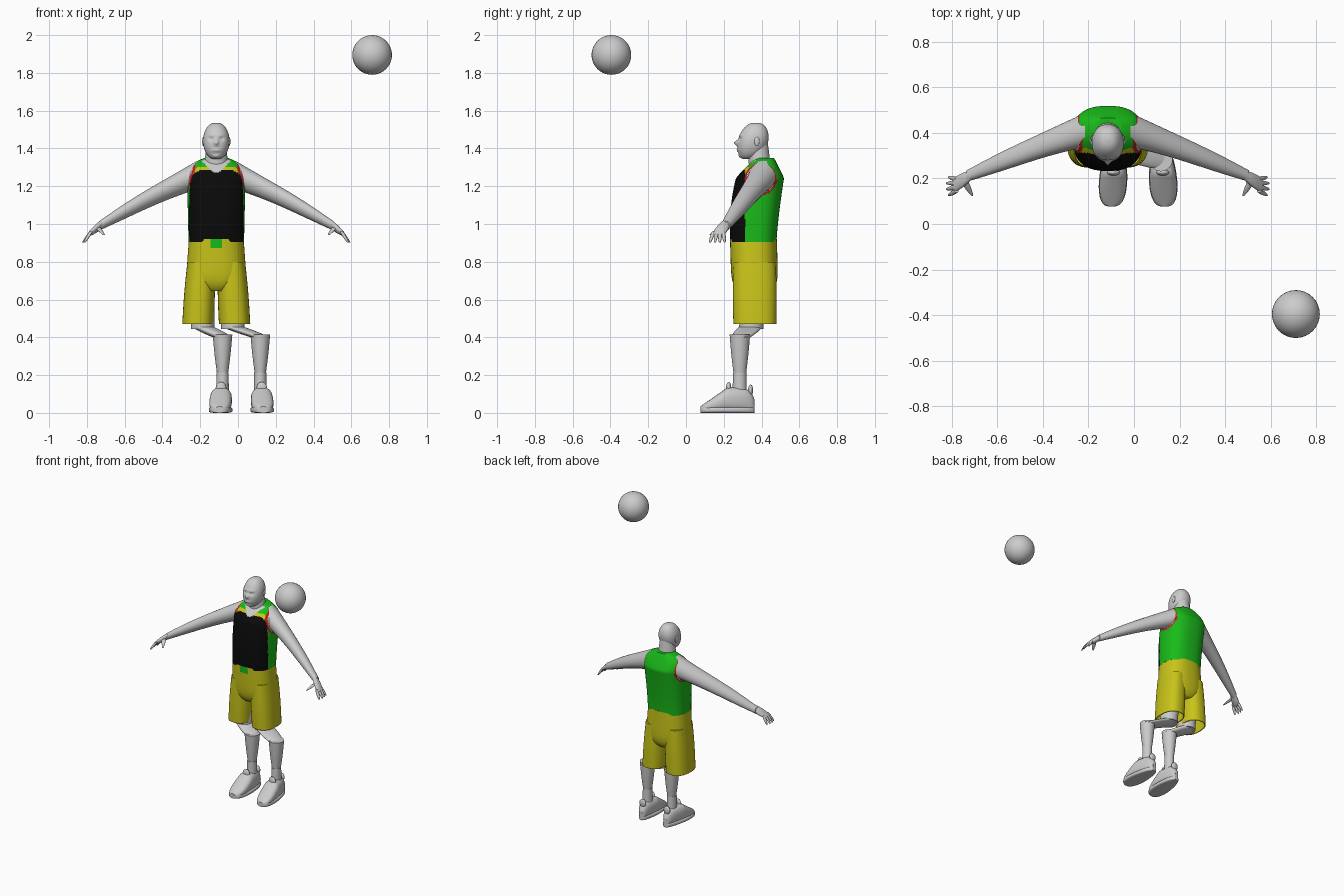
import bpy, bmesh
from math import sin, cos, pi, tau, exp, hypot, copysign, radians
from mathutils import Vector

if "Cube" in bpy.data.objects:
    bpy.data.objects.remove(bpy.data.objects["Cube"])

MIDDLE = -0.115  # centre line of the body
SIDES = (("right", -1), ("left", 1))
PLANES = {"x": ((0, 1, 0), (0, 0, 1)),
          "y": ((1, 0, 0), (0, 0, 1)),
          "z": ((1, 0, 0), (0, 1, 0))}


def material(name, *rgb):
    mat = bpy.data.materials.new(name)
    mat.use_nodes = True
    mat.diffuse_color = (*rgb, 1)
    shader = mat.node_tree.nodes["Principled BSDF"]
    shader.inputs["Base Color"].default_value = (*rgb, 1)
    return mat


GREY = material("light grey", 0.6, 0.6, 0.6)
GREEN = material("green", 0.01, 0.5, 0.01)
BLACK = material("black", 0.003, 0.003, 0.003)
YELLOW = material("yellow", 0.58, 0.55, 0.01)
RED = material("red", 0.55, 0.01, 0.01)


def finish(name, bm, materials):
    mesh = bpy.data.meshes.new(name)
    bm.to_mesh(mesh)
    bm.free()
    for mat in materials:
        mesh.materials.append(mat)
    mesh.polygons.foreach_set("use_smooth", [True] * len(mesh.polygons))
    mesh.set_sharp_from_angle(angle=radians(50))
    obj = bpy.data.objects.new(name, mesh)
    bpy.context.scene.collection.objects.link(obj)
    return obj


def straight(start, end, bulge=0.0):
    """Section rule that blends two sections, with optional swelling between them."""
    def section(t):
        x, y, z, a, b = (p + (q - p) * t for p, q in zip(start, end))
        swell = bulge * sin(pi * t)
        return x, y, z, a + swell, b + swell
    return section


def loft(name, section, axis="z", materials=(GREY,), sides=32, steps=16,
         power=2.0, open_start=False, rule=None):
    """Skin superellipses: section(t) gives centre x, y, z and two radii."""
    across, along = (Vector(direction) for direction in PLANES[axis])
    bm = bmesh.new()
    rings = []
    for step in range(steps + 1):
        x, y, z, a, b = section((1 - cos(pi * step / steps)) / 2)
        ring = []
        for k in range(sides):
            c, s = cos(tau * k / sides), sin(tau * k / sides)
            c = copysign(abs(c) ** (2 / power), c)
            s = copysign(abs(s) ** (2 / power), s)
            ring.append(bm.verts.new(Vector((x, y, z)) + across * a * c + along * b * s))
        rings.append(ring)
    for low, high in zip(rings, rings[1:]):
        for k in range(sides):
            n = (k + 1) % sides
            bm.faces.new((low[k], low[n], high[n], high[k]))
    bm.faces.new(rings[-1])
    if not open_start:
        bm.faces.new(rings[0])
    bmesh.ops.recalc_face_normals(bm, faces=bm.faces)
    if rule:
        for face in bm.faces:
            face.material_index = materials.index(rule(face.calc_center_median()))
    return finish(name, bm, materials)


def ellipsoid(name, centre, radii):
    bm = bmesh.new()
    bmesh.ops.create_uvsphere(bm, u_segments=32, v_segments=20, radius=1)
    bmesh.ops.scale(bm, vec=radii, verts=bm.verts)
    bmesh.ops.translate(bm, vec=centre, verts=bm.verts)
    return finish(name, bm, (GREY,))


def sculpt(obj, offset, height, width, tall, push):
    """Push the face in or out around a point, with a soft falloff."""
    for vert in obj.data.vertices:
        if vert.co.y < 0.35:
            across = (vert.co.x - MIDDLE - offset) / width
            up = (vert.co.z - height) / tall
            vert.co.y += push * exp(-across ** 2 - up ** 2)


ellipsoid("ball", (0.71, -0.395, 1.895), (0.105, 0.105, 0.105))


# Head, with a face pressed into the front
def head_section(t):
    dome = max(sin(pi * t), 0.003) ** 0.37
    return MIDDLE, 0.32 + 0.05 * t ** 0.5, 1.343 + 0.193 * t, 0.07 * dome, 0.08 * dome


head = loft("head", head_section, sides=64, steps=44, power=2.2)
for side, sign in SIDES:
    sculpt(head, sign * 0.027, 1.45, 0.014, 0.009, 0.01)    # eye socket
    sculpt(head, sign * 0.024, 1.47, 0.02, 0.007, -0.005)   # brow
    ellipsoid(side + "_ear", (MIDDLE + sign * 0.068, 0.375, 1.437), (0.007, 0.014, 0.024))
sculpt(head, 0, 1.43, 0.01, 0.014, -0.02)     # nose
sculpt(head, 0, 1.39, 0.022, 0.008, -0.007)   # lips
sculpt(head, 0, 1.357, 0.02, 0.01, -0.007)    # chin

loft("neck", straight((MIDDLE, 0.395, 1.26, 0.07, 0.06),
                      (MIDDLE, 0.38, 1.43, 0.05, 0.053)))


# Jersey: rounded over the shoulders, coloured by panel, armhole and neckline
def jersey_section(t):
    shoulder = max(0, 4 * t - 3)
    width = (0.147 + 0.01 * t) * (1 - 0.6 * shoulder ** 3)
    depth = (0.122 + 0.008 * sin(pi * t)) * (1 - 0.6 * shoulder ** 1.2)
    return MIDDLE, 0.357 + 0.06 * t * t, 0.905 + 0.445 * t, width, depth


def jersey_colour(point):
    aside = abs(point.x - MIDDLE)
    armhole = hypot(point.y - 0.395, point.z - 1.238)
    if aside > 0.11 and armhole < 0.085:
        return GREY if armhole < 0.074 else RED
    above = point.z - 1.275
    if point.y < 0.37 and above > 0 and aside < 0.02 + above:
        return GREY
    if point.y < 0.312 and above < 0.01:
        return BLACK
    if point.y < 0.335 and 0 < above < 0.028:
        return YELLOW
    return GREEN


loft("jersey", jersey_section, materials=(GREEN, BLACK, YELLOW, RED, GREY),
     sides=112, steps=80, power=2.5, rule=jersey_colour)


# Shorts: a waist with a small front tab, and two open legs
def waist_section(t):
    crotch = (1 - t) ** 8
    return (MIDDLE, 0.365 - 0.008 * t, 0.645 + 0.275 * t,
            0.165 - 0.02 * t - 0.1 * crotch, 0.124 - 0.035 * crotch)


def waist_colour(point):
    aside = abs(point.x - MIDDLE)
    tab = point.y < 0.3 and aside < 0.036 and point.z > 0.866 + aside / 3
    return GREEN if tab else YELLOW


loft("shorts_waist", waist_section, materials=(YELLOW, GREEN),
     sides=80, steps=40, power=2.4, rule=waist_colour)
for side, sign in SIDES:
    trouser = loft(side + "_shorts_leg",
                   straight((MIDDLE + sign * 0.097, 0.365, 0.47, 0.083, 0.114),
                            (MIDDLE + sign * 0.08, 0.363, 0.8, 0.073, 0.112), 0.003),
                   materials=(YELLOW,), sides=48, power=2.4, open_start=True)
    trouser.modifiers.new("cloth", "SOLIDIFY").thickness = 0.006

# Arms, hands and fingers
for side, sign in SIDES:
    def out(distance):
        return MIDDLE + sign * distance

    def arm_section(t):
        radius = 0.075 - 0.05 * t - 0.002 * sin(tau * t)
        return (out(0.1 + 0.52 * t), 0.41 - 0.2 * t ** 1.1,
                1.26 - 0.27 * t + 0.01 * sin(pi * t), radius, radius)

    loft(side + "_arm", arm_section, axis="x", steps=24)
    loft(side + "_palm", straight((out(0.605), 0.21, 1, 0.023, 0.023),
                                  (out(0.68), 0.168, 0.943, 0.03, 0.01), 0.006), axis="x")
    for finger in range(4):
        reach = 0.705 if finger in (1, 2) else 0.697
        loft(side + "_finger",
             straight((out(0.663), 0.146 + 0.017 * finger, 0.96, 0.009, 0.009),
                      (out(reach), 0.127 + 0.026 * finger, 0.903, 0.005, 0.005), 0.003),
             sides=12, steps=8)
    loft(side + "_thumb", straight((out(0.63), 0.19, 0.985, 0.014, 0.012),
                                   (out(0.595), 0.127, 0.942, 0.005, 0.005), 0.003),
         sides=12, steps=8)

# Legs: both shins are set sideways from the thighs, so the knees slant across
for side, sign in SIDES:
    thigh = -0.107 + sign * 0.08
    shin = 0.018 + sign * 0.1
    loft(side + "_thigh", straight((thigh, 0.36, 0.65, 0.062, 0.07),
                                   (thigh, 0.345, 0.445, 0.062, 0.064)))
    loft(side + "_knee", straight((thigh, 0.342, 0.455, 0.06, 0.062),
                                  (shin, 0.29, 0.4, 0.05, 0.05), 0.006))
    loft(side + "_shin", straight((shin, 0.285, 0.415, 0.052, 0.054),
                                  (shin, 0.285, 0.2, 0.028, 0.032), 0.002))
    loft(side + "_sock", straight((shin, 0.284, 0.1, 0.034, 0.038),
                                  (shin, 0.284, 0.213, 0.032, 0.035)))

    # Shoe sections run from toe to heel
    def shoe_section(t):
        top = (0.03 + 0.1 * min(1, 2 * t)) * (1 - t ** 12 / 2)
        width = (0.07 - 0.025 * t) * max(sin(pi * t), 0.01) ** 0.3
        return (shin + sign * 0.016 * (1 - t), 0.077 + 0.286 * t,
                0.005 + top / 2, width, top / 2)

    def sole_section(t):
        x, y, z, width, half = shoe_section(t)
        return x, y, 0.016, width * 1.05, 0.016

    loft(side + "_shoe", shoe_section, axis="y", steps=32, power=2.5)
    loft(side + "_sole", sole_section, axis="y", steps=32, power=4)
    ellipsoid(side + "_shoe_tongue", (shin + sign * 0.008, 0.226, 0.13), (0.028, 0.014, 0.034))
    ellipsoid(side + "_shoe_heel_tab", (shin, 0.342, 0.12), (0.026, 0.013, 0.03))
